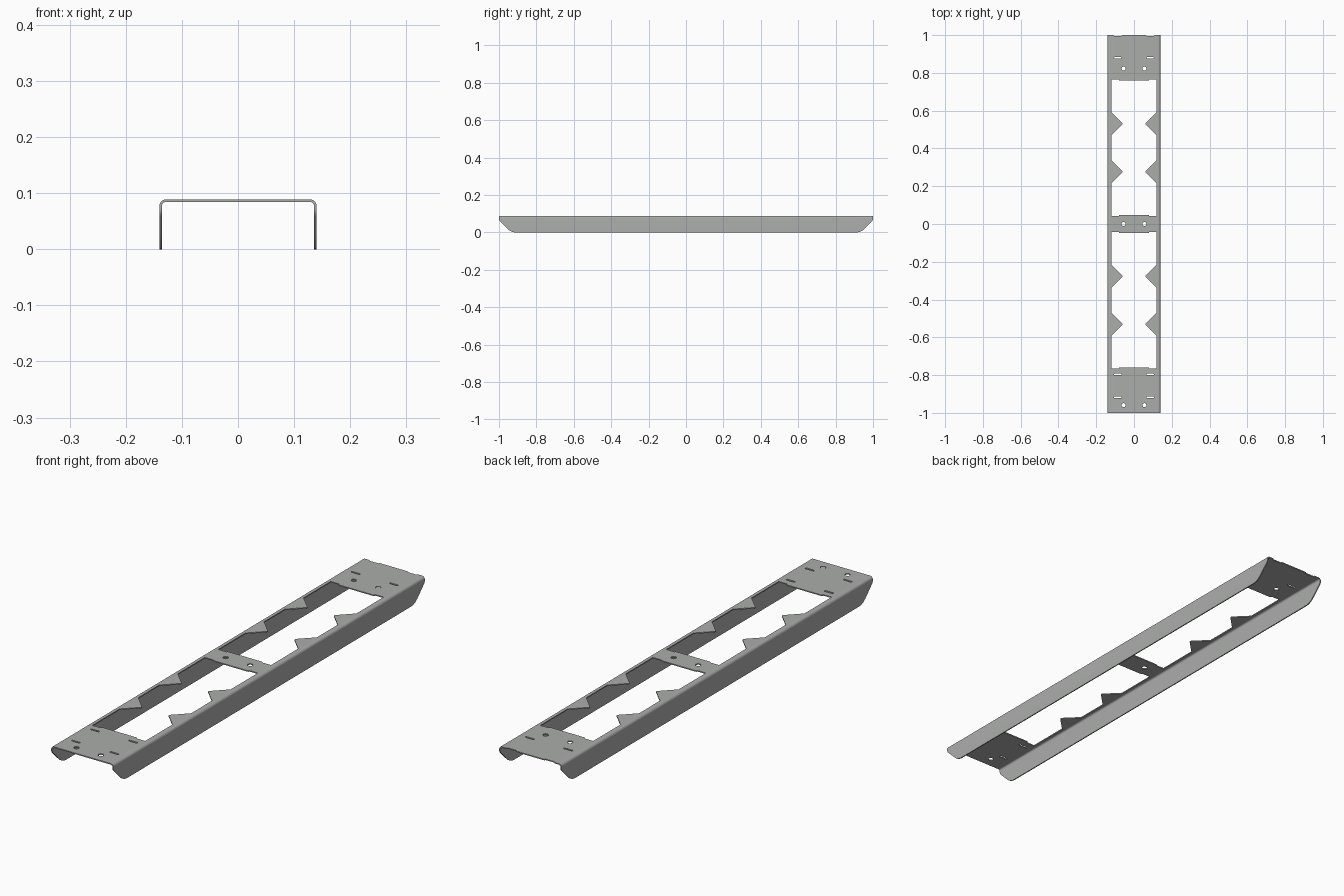
import bpy, bmesh, math

if "Cube" in bpy.data.objects:
    bpy.data.objects.remove(bpy.data.objects["Cube"])

# Sheet-metal channel: cut flat, then folded down along both long sides
HALF, TOP, R, THICK = 0.14, 0.089, 0.012, 0.0045
A = HALF - R                      # flat part of the top, each side
ARC = R * math.pi / 2
W = A + ARC + TOP - R             # half width of the unfolded sheet

bm = bmesh.new()


def loop(pts):
    vs = [bm.verts.new((x, y, 0)) for x, y in pts]
    for i, v in enumerate(vs):
        bm.edges.new((v, vs[(i + 1) % len(vs)]))


def mirror_x(pts):
    """Close a right-hand half path with its mirror image."""
    return pts + [(-x, y) for x, y in reversed(pts)]


def stadium(cx, cy, half, r, n=8):
    pts = []
    for side in (1, -1):
        for i in range(n + 1):
            t = -math.pi / 2 + math.pi * i / n
            pts.append((cx + side * (half + r * math.cos(t)), cy + side * r * math.sin(t)))
    loop(pts)


def hole(cx, cy, r, n=20):
    loop([(cx + r * math.cos(2 * math.pi * i / n), cy + r * math.sin(2 * math.pi * i / n))
          for i in range(n)])


def rounded(p0, p1, p2, n=8):
    """Rounded corner from p0 to p2 around p1."""
    return [tuple((1 - t) ** 2 * a + 2 * t * (1 - t) * b + t * t * c
                  for a, b, c in zip(p0, p1, p2)) for t in [i / n for i in range(n + 1)]]


# Outer outline: sloped flange ends with rounded corners, notches at the back edge
CUT = 0.065
corner = rounded((W - 0.02, 0.955), (W, 0.935), (W, 0.91))
top_corner = rounded((W - CUT - 0.007, 1), (W - CUT, 1), (W - CUT + 0.006, 0.994), 4)
end = top_corner + corner
half_path = [(x, -y) for x, y in end] + list(reversed(end))
half_path += [(0.108, 1), (0.105, 0.995), (0.066, 0.995), (0.063, 1)]
loop(mirror_x(half_path))

# Two windows with pairs of triangular teeth and shallow tabs at their ends
for s in (1, -1):
    path = [(0.078, 0.047), (0.082, 0.042), (0.119, 0.042)]
    for y in (0.277, 0.531):
        path += [(0.119, y - 0.06), (0.062, y - 0.003), (0.062, y + 0.003), (0.119, y + 0.06)]
    path += [(0.119, 0.766), (0.082, 0.766), (0.078, 0.759)]
    loop(mirror_x([(x, s * y) for x, y in path]))

# Slots and round holes
for s in (1, -1):
    for y in (0.879, -0.796, -0.917):
        stadium(s * 0.086, y, 0.016, 0.004)
    for y in (0.823, 0.0, -0.959):
        hole(s * 0.055, y, 0.0105)

bmesh.ops.triangle_fill(bm, edges=bm.edges[:], use_beauty=True, normal=(0, 0, 1))

# Bend lines
N = 8
for s in (1, -1):
    for i in range(N + 1):
        bmesh.ops.bisect_plane(bm, geom=bm.verts[:] + bm.edges[:] + bm.faces[:], dist=1e-6,
                               plane_co=(s * (A + ARC * i / N), 0, 0), plane_no=(1, 0, 0))
for f in bm.faces:
    f.normal_update()
    if f.normal.z < 0:
        f.normal_flip()

# Fold the sides down
for v in bm.verts:
    u, s = abs(v.co.x), math.copysign(1, v.co.x)
    if u <= A:
        v.co.z = TOP
    elif u < A + ARC:
        t = (u - A) / R
        v.co.x, v.co.z = s * (A + R * math.sin(t)), TOP - R + R * math.cos(t)
    else:
        v.co.x, v.co.z = s * HALF, TOP - R - (u - A - ARC)

mesh = bpy.data.meshes.new("channel_bracket")
bm.to_mesh(mesh)
bm.free()
obj = bpy.data.objects.new("channel_bracket", mesh)
bpy.context.collection.objects.link(obj)
bpy.context.view_layer.objects.active = obj
obj.select_set(True)

# Dark grey metal
mat = bpy.data.materials.new("dark_grey_metal")
mat.diffuse_color = (0.41, 0.42, 0.41, 1)
mat.use_nodes = True
mat.node_tree.nodes["Principled BSDF"].inputs["Base Color"].default_value = mat.diffuse_color
mesh.materials.append(mat)

# Sheet thickness, inward
mod = obj.modifiers.new("thickness", 'SOLIDIFY')
mod.thickness = THICK
mod.offset = -1
bpy.ops.object.modifier_apply(modifier=mod.name)
bpy.ops.object.shade_smooth_by_angle(angle=math.radians(30))
